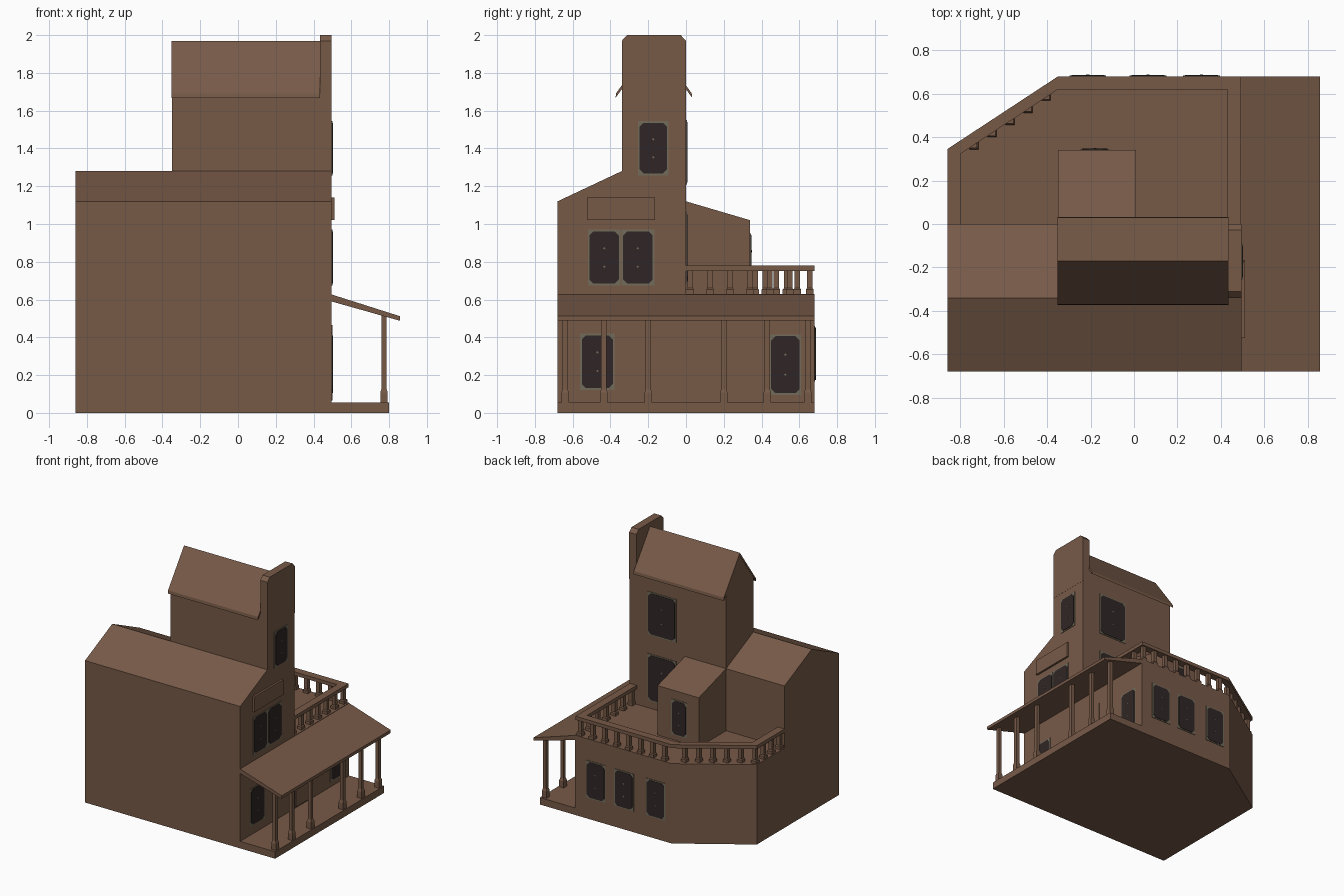
import bpy, bmesh

if "Cube" in bpy.data.objects:
    bpy.data.objects.remove(bpy.data.objects["Cube"])


def material(name, rgb):
    m = bpy.data.materials.new(name)
    m.diffuse_color = (*rgb, 1)
    m.use_nodes = True
    m.node_tree.nodes["Principled BSDF"].inputs["Base Color"].default_value = m.diffuse_color
    return m


WOOD = material("brown_wood", (0.185, 0.102, 0.064))
GLASS = material("dark_glass", (0.030, 0.019, 0.019))
FRAME = material("grey_tan_frame", (0.17, 0.145, 0.10))


def finish(name, bm, mat):
    bmesh.ops.recalc_face_normals(bm, faces=bm.faces)
    me = bpy.data.meshes.new(name)
    bm.to_mesh(me)
    bm.free()
    me.materials.append(mat)
    ob = bpy.data.objects.new(name, me)
    bpy.context.collection.objects.link(ob)
    return ob


def prism(name, pts, axis, a, b, mat=WOOD):
    """Extrude a 2D outline along an axis: x takes (y,z), y takes (x,z), z takes (x,y)."""
    def place(p, t):
        return {"x": (t, p[0], p[1]), "y": (p[0], t, p[1]), "z": (p[0], p[1], t)}[axis]
    bm = bmesh.new()
    lo = [bm.verts.new(place(p, a)) for p in pts]
    hi = [bm.verts.new(place(p, b)) for p in pts]
    bm.faces.new(lo)
    bm.faces.new(hi)
    n = len(pts)
    for i in range(n):
        bm.faces.new((lo[i], lo[(i + 1) % n], hi[(i + 1) % n], hi[i]))
    return finish(name, bm, mat)


def rect(u0, u1, v0, v1):
    return [(u0, v0), (u1, v0), (u1, v1), (u0, v1)]


def post(name, x, y, z0, z1, w, foot):
    """Square post with a wider foot that tapers into the shaft."""
    bm = bmesh.new()
    rings = []
    for z, h in ((z0, w * 0.7), (z0 + foot * 0.75, w * 0.7), (z0 + foot, w * 0.5), (z1, w * 0.5)):
        rings.append([bm.verts.new((x + sx * h, y + sy * h, z))
                      for sx, sy in ((-1, -1), (1, -1), (1, 1), (-1, 1))])
    bm.faces.new(rings[0])
    bm.faces.new(rings[-1])
    for r, s in zip(rings, rings[1:]):
        for i in range(4):
            bm.faces.new((r[i], r[(i + 1) % 4], s[(i + 1) % 4], s[i]))
    return finish(name, bm, WOOD)


def window(name, axis, at, u0, u1, v0, v1):
    """Thin frame plate, dark cut-corner pane, and small glazing-bar crossings."""
    prism(name + "_frame", rect(u0, u1, v0, v1), axis, at - 0.004, at + 0.004, FRAME)
    e, c = 0.009, 0.022
    a, b, lo, hi = u0 + e, u1 - e, v0 + e, v1 - e
    pane = [(a + c, lo), (b - c, lo), (b, lo + c), (b, hi - c),
            (b - c, hi), (a + c, hi), (a, hi - c), (a, lo + c)]
    prism(name + "_pane", pane, axis, at - 0.004, at + 0.007, GLASS)
    mid = (u0 + u1) / 2
    for k in (1, 2):
        v = v0 + (v1 - v0) * k / 3
        r = 0.007
        prism(f"{name}_bar_{k}", [(mid - r, v), (mid, v - r), (mid + r, v), (mid, v + r)],
              axis, at - 0.004, at + 0.009, FRAME)


# Main gabled hall
prism("main_hall", [(-0.68, 0), (0, 0), (0, 1.12), (-0.34, 1.28), (-0.68, 1.12)], "x", -0.86, 0.495)

# Lower wing with a cut back corner; its top is the terrace
prism("lower_wing", [(-0.86, 0), (0.495, 0), (0.495, 0.68), (-0.35, 0.68), (-0.86, 0.345)], "z", 0, 0.63)

# Tower walls, roof and false front
prism("tower", [(0, 1.12), (0, 1.73), (-0.17, 1.96), (-0.34, 1.73), (-0.34, 1.28)], "x", -0.35, 0.495)
prism("tower_roof", [(-0.37, 1.692), (-0.17, 1.97), (0.03, 1.692), (0.033, 1.668),
                     (-0.17, 1.945), (-0.373, 1.668)], "x", -0.352, 0.435)
prism("false_front", [(-0.34, 1.6), (0, 1.6), (0, 1.97), (-0.028, 2.0), (-0.312, 2.0), (-0.34, 1.97)],
      "x", 0.433, 0.496)

# Small lean-to on the terrace
prism("lean_to", [(0, 0.63), (0.34, 0.63), (0.34, 1.02), (0, 1.12)], "x", -0.35, 0.01)

# Porch floor, roof and posts
prism("porch_floor", rect(0.495, 0.80, 0, 0.055), "y", -0.68, 0.68)
prism("porch_roof", [(0.495, 0.627), (0.857, 0.512), (0.857, 0.488), (0.495, 0.59)], "y", -0.68, 0.68)
for i, y in enumerate((-0.64, -0.435, -0.2, 0.2, 0.43, 0.645)):
    post(f"porch_post_{i}", 0.773, y, 0.055, 0.525, 0.028, 0.07)

# Terrace handrail following the wing outline
prism("terrace_handrail", [(0.49, 0), (0.49, 0.68), (-0.35, 0.68), (-0.86, 0.345), (-0.86, 0),
                           (-0.80, 0), (-0.80, 0.323), (-0.35, 0.62), (0.43, 0.62), (0.43, 0)],
      "z", 0.752, 0.78)
spots = [(0.46, 0.022 + 0.1055 * i) for i in range(7)]
spots += [(0.46 - 0.105 * i, 0.655) for i in range(1, 8)]
spots += [(-0.737 + 0.083 * i, 0.365 + 0.056 * i) for i in range(5)]
spots += [(-0.83, 0.022 + 0.1 * i) for i in range(4)]
for i, (x, y) in enumerate(spots):
    post(f"baluster_{i}", x, y, 0.63, 0.755, 0.03, 0.03)

# Street side: door, sign board and windows
prism("door", rect(0.005, 0.19, 0.065, 0.465), "x", 0.49, 0.501)
prism("sign_board", rect(-0.525, -0.165, 1.02, 1.14), "x", 0.49, 0.511)
X = 0.495
window("porch_window_a", "x", X, -0.56, -0.378, 0.122, 0.42)
window("porch_window_b", "x", X, 0.442, 0.61, 0.095, 0.415)
window("upper_window_a", "x", X, -0.52, -0.346, 0.675, 0.97)
window("upper_window_b", "x", X, -0.342, -0.168, 0.675, 0.97)
window("tower_window", "x", X, -0.255, -0.092, 1.258, 1.545)


# Back side windows (faces looking towards +y)
for i, x in enumerate((0.31, 0.065, -0.213)):
    window(f"back_window_{i}", "y", 0.68, x - 0.085, x + 0.085, 0.165, 0.46)
window("tower_back_window_upper", "y", 0.0, 0.085, 0.335, 1.21, 1.55)
window("tower_back_window_lower", "y", 0.0, 0.085, 0.335, 0.69, 1.06)
window("lean_to_window", "y", 0.34, -0.248, -0.112, 0.67, 0.95)
